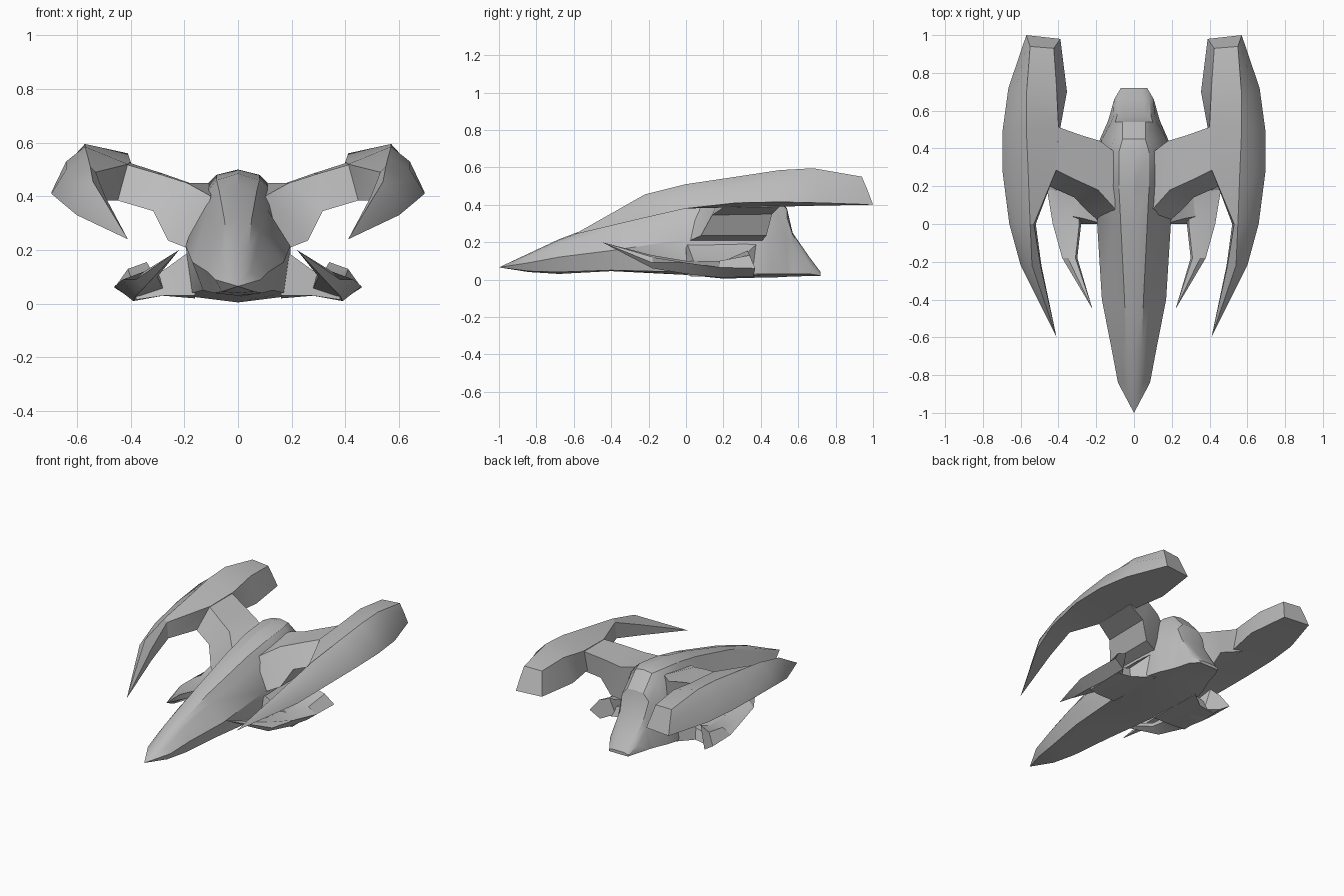
import bpy
import bmesh
from math import radians

UNIT = 0.01  # section points below are written in hundredths

if "Cube" in bpy.data.objects:
    bpy.data.objects.remove(bpy.data.objects["Cube"], do_unlink=True)


def make_material(name, value):
    material = bpy.data.materials.new(name)
    material.use_nodes = True
    colour = (value, value, value, 1)
    material.diffuse_color = colour
    material.node_tree.nodes["Principled BSDF"].inputs["Base Color"].default_value = colour
    return material


hull_grey = make_material("hull grey", 0.5)


def loft(name, rings, mirrored=False):
    """Skin a row of closed rings that share a point count, and cap both ends."""
    bm = bmesh.new()
    rows = [[bm.verts.new([c * UNIT for c in point]) for point in ring] for ring in rings]
    count = len(rows[0])
    for row, following in zip(rows, rows[1:]):
        for i in range(count):
            j = (i + 1) % count
            bm.faces.new((row[i], row[j], following[j], following[i]))
    bm.faces.new(rows[0])
    bm.faces.new(rows[-1])
    bmesh.ops.remove_doubles(bm, verts=bm.verts, dist=0.0005)
    bmesh.ops.recalc_face_normals(bm, faces=bm.faces)
    mesh = bpy.data.meshes.new(name)
    bm.to_mesh(mesh)
    bm.free()
    mesh.materials.append(hull_grey)
    obj = bpy.data.objects.new(name, mesh)
    bpy.context.collection.objects.link(obj)
    if mirrored:
        obj.modifiers.new("Mirror", "MIRROR").use_mirror_merge = False
    bpy.ops.object.select_all(action="DESELECT")
    obj.select_set(True)
    bpy.context.view_layer.objects.active = obj
    bpy.ops.object.shade_smooth_by_angle(angle=radians(28))
    return obj


def hull_ring(y, top, sides, bottom):
    """Complete a symmetric hull section from the points of its left side."""
    left = [(x, y, z) for x, z in sides]
    right = [(-x, y, z) for x, z in reversed(sides)]
    return [(0, y, top)] + left + [(0, y, bottom)] + right


# Hull: station, crown height, side points (shoulder, flank, crease, sill), keel height
hull_sections = [
    (-100, 6.5, [(0, 6.5), (0, 6.5), (0, 6.5), (0, 6.5)], 6.5),
    (-84, 14, [(3, 13.5), (5, 12), (8.5, 9), (6, 4.5)], 4),
    (-68, 21.5, [(4, 21), (6.5, 19), (11.5, 12), (9, 4)], 3),
    (-40, 32, [(5, 31), (8, 27), (17, 15.5), (13, 5)], 4.5),
    (0, 44, [(7, 42), (11, 35), (19.5, 21.5), (17, 4)], 2.5),
    (20, 48.5, [(8, 46), (13, 40), (19, 22), (20, 3)], 0.5),
    (38, 50, [(8, 48), (14, 42), (18, 22), (20, 3)], 1),
    (45, 48.5, [(6, 47.5), (10, 42), (17, 22), (18, 3)], 1),
    (54, 38, [(6, 37.5), (10, 33), (12, 22), (14, 3)], 1.5),
    (57, 25, [(6, 25), (9, 24), (11, 18), (13, 3)], 1.5),
    (66, 12, [(5, 12), (8, 11), (10.5, 8), (10.5, 3)], 2),
    (72, 4, [(4, 4), (6, 3.5), (7, 3), (7, 2)], 2),
]
loft("hull", [hull_ring(*section) for section in hull_sections])

# Upper wing pods: inner bottom, inner top, ridge, outer shoulder, outer bottom
tip = (41, -60, 24)
wing_rings = [
    [tip] * 5,
    [(49, -22, 33), (49.5, -22, 40), (54, -22, 45.5), (58, -22, 41), (60, -22, 33)],
    [(52, 0, 38.5), (53, 0, 49), (55, 0, 51), (62, 0, 46), (66, 0, 38)],
    [(44, 22, 38.5), (41, 29, 52), (56, 27, 55), (64, 27, 50), (69.5, 27, 41)],
    [(39, 51, 39), (40, 52, 53), (57, 50, 58.5), (64, 50, 53), (69.5, 50, 41.5)],
    [(35.5, 70, 39.5), (41, 72, 56), (57, 68, 59.5), (63, 70, 53), (66.5, 72, 41)],
    [(39, 98, 40), (42.5, 93, 54.5), (55, 94, 55), (56, 97, 48), (57, 100, 40)],
]
loft("upper_wing_pods", wing_rings, mirrored=True)

# Wing struts: front top, front bottom, back bottom, back top
strut_rings = [
    [(10, 8, 40), (17, 0, 20), (15, 40, 20), (10, 38, 45)],
    [(19, 18, 45), (26, 8, 23.5), (26, 43, 23.5), (18, 44, 45)],
    [(30, 23, 48.5), (31.5, 14, 34.5), (31.5, 46, 35), (28, 47, 48.5)],
    [(42, 29, 52), (45, 20, 38.5), (45, 50, 39), (42, 52, 53)],
]
loft("wing_struts", strut_rings, mirrored=True)

# Lower brackets between hull sides and fins
bracket_rings = [
    [(16, 0, 21), (16, 0, 3), (16, 40, 2), (16, 40, 21)],
    [(27, 3, 13), (28, 0, 3), (28, 30, 3), (27, 28, 10)],
    [(38, 5, 7), (38, 3, 1.5), (38, 30, 1.5), (38, 28, 7)],
]
loft("lower_brackets", bracket_rings, mirrored=True)

# Lower fins: inner bottom, inner top, outer top, outer edge, keel
fin_tip = (22, -45, 20)
fin_rings = [
    [fin_tip] * 5,
    [(30, -18, 10), (31, -18, 13), (35, -18, 12), (38, -18, 9), (35, -18, 6)],
    [(28, 0, 6), (29, 0, 10), (38, 0, 8), (43, 0, 9), (38, 0, 3)],
    [(28, 18, 3), (30, 18, 9), (40, 18, 10), (46, 18, 6.5), (39, 18, 1)],
    [(33, 28, 3), (34, 33, 15.5), (41, 34, 13), (46, 37, 6), (39, 36, 1.5)],
]
loft("lower_fins", fin_rings, mirrored=True)
